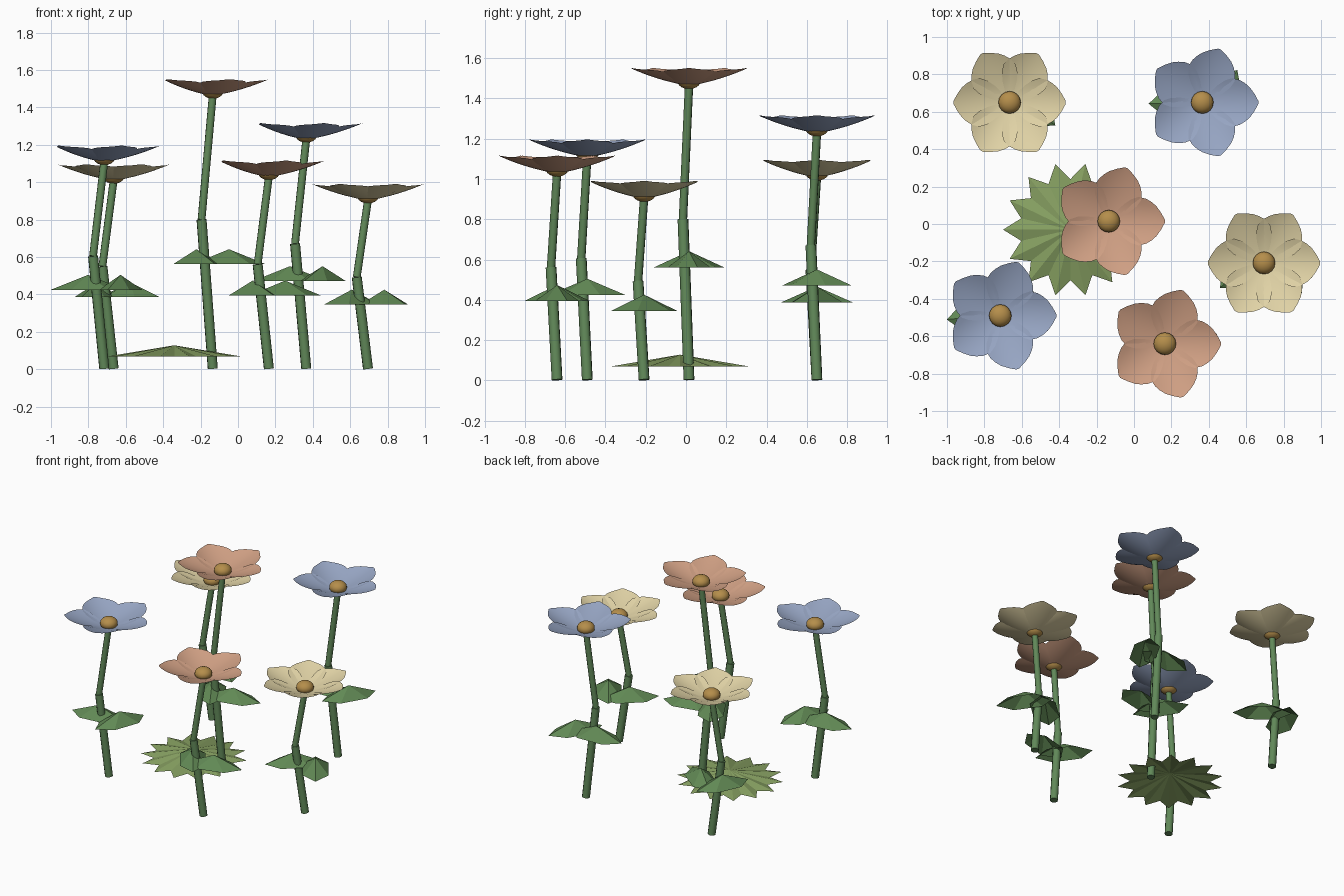
import bpy, bmesh, math
from mathutils import Vector

if "Cube" in bpy.data.objects:
    bpy.data.objects.remove(bpy.data.objects["Cube"])


def material(name, rgb):
    m = bpy.data.materials.new(name)
    m.diffuse_color = (*rgb, 1)
    m.use_nodes = True
    m.node_tree.nodes["Principled BSDF"].inputs["Base Color"].default_value = m.diffuse_color
    return m


CREAM = material("cream", (0.75, 0.65, 0.38))
SALMON = material("salmon", (0.63, 0.35, 0.23))
BLUE = material("dusty_blue", (0.31, 0.38, 0.55))
GOLD = material("gold", (0.46, 0.27, 0.07))
STEM = material("stem_green", (0.12, 0.25, 0.10))
LEAF = material("leaf_green", (0.12, 0.25, 0.09))
ROSETTE = material("olive_green", (0.24, 0.35, 0.12))


def finish(bm, name, mat, smooth=False):
    me = bpy.data.meshes.new(name)
    bm.to_mesh(me)
    bm.free()
    me.materials.append(mat)
    for p in me.polygons:
        p.use_smooth = smooth
    ob = bpy.data.objects.new(name, me)
    bpy.context.collection.objects.link(ob)
    return ob


def stem_piece(name, a, b, radius):
    a, b = Vector(a), Vector(b)
    bpy.ops.mesh.primitive_cylinder_add(vertices=10, radius=radius,
                                        depth=(b - a).length, location=(a + b) / 2)
    ob = bpy.context.object
    ob.name = name
    ob.rotation_euler = (b - a).to_track_quat('Z', 'Y').to_euler()
    ob.data.materials.append(STEM)
    bpy.ops.object.shade_smooth_by_angle(angle=math.radians(50))


def fan(name, mat, centre, rise, rim):
    """Open-bottomed shallow cone over any rim outline."""
    bm = bmesh.new()
    cx, cy, cz = centre
    apex = bm.verts.new((cx, cy, cz + rise))
    ring = [bm.verts.new((cx + x, cy + y, cz)) for x, y in rim]
    for i, v in enumerate(ring):
        bm.faces.new((apex, v, ring[(i + 1) % len(ring)]))
    return finish(bm, name, mat)


# Petal outline: distance from the centre, half width
OUTLINE = [(0.0, 0.02), (0.04, 0.052), (0.08, 0.09), (0.12, 0.117), (0.16, 0.13),
           (0.20, 0.12), (0.23, 0.102), (0.255, 0.08), (0.28, 0.045), (0.30, 0.008)]
ACROSS = 8


def petals(name, mat, count, x, y, z):
    bm = bmesh.new()
    for k in range(count):
        a = k * math.tau / count
        c, s = math.cos(a), math.sin(a)
        rows = []
        for r, half in OUTLINE:
            row = []
            for j in range(ACROSS + 1):
                w = half * (2 * j / ACROSS - 1)
                # rises outwards, cupped across its width
                h = 0.008 + 0.15 * r + 0.47 * r * r + 1.8 * w * w
                row.append(bm.verts.new((x + r * c - w * s, y + r * s + w * c, z + h)))
            rows.append(row)
        for p, q in zip(rows, rows[1:]):
            for j in range(ACROSS):
                bm.faces.new((p[j], q[j], q[j + 1], p[j + 1]))
    return finish(bm, name, mat, True)


def flower(name, mat, count, x, y, h, yaws):
    # Kinked stem
    kink = (x - 0.06, y - 0.03, 0.55 * h)
    stem_piece(name + "_lower_stem", (x, y, 0.003), kink, 0.027)
    stem_piece(name + "_upper_stem", kink, (x, y, h + 0.01), 0.021)
    # Bloom and its centre
    petals(name + "_petals", mat, count, x, y, h)
    bpy.ops.mesh.primitive_uv_sphere_add(segments=16, ring_count=10, radius=0.06,
                                         location=(x, y, h + 0.036))
    ob = bpy.context.object
    ob.name = name + "_centre"
    ob.scale.z = 0.75
    ob.data.materials.append(GOLD)
    bpy.ops.object.shade_smooth()
    # Two tent-shaped leaves either side of the stem
    for side, yaw, label in ((-1, yaws[0], "left"), (1, yaws[1], "right")):
        t = math.radians(yaw)
        rim = []
        for i in range(6):
            u, v = 0.2 * math.cos(i * math.tau / 6), 0.1 * math.sin(i * math.tau / 6)
            rim.append((u * math.cos(t) - v * math.sin(t), u * math.sin(t) + v * math.cos(t)))
        fan(f"{name}_{label}_leaf", LEAF, (x + side * 0.087, y, 0.386 * h), 0.08, rim)


flower("back_cream", CREAM, 6, -0.665, 0.65, 1.00, (65, -38))
flower("back_blue", BLUE, 5, 0.365, 0.65, 1.22, (2, 60))
flower("middle_salmon", SALMON, 5, -0.135, 0.015, 1.455, (-60, 12))
flower("front_blue", BLUE, 5, -0.715, -0.49, 1.10, (6, 70))
flower("front_salmon", SALMON, 5, 0.165, -0.64, 1.02, (-55, 15))
flower("right_cream", CREAM, 6, 0.695, -0.208, 0.895, (42, -55))

# Low star-shaped rosette of ground leaves
star = []
for i in range(28):
    r = 0.36 if i % 2 == 0 else 0.27
    a = i * math.tau / 28
    star.append((r * math.cos(a), r * math.sin(a)))
fan("ground_rosette", ROSETTE, (-0.34, -0.03, 0.068), 0.06, star)
